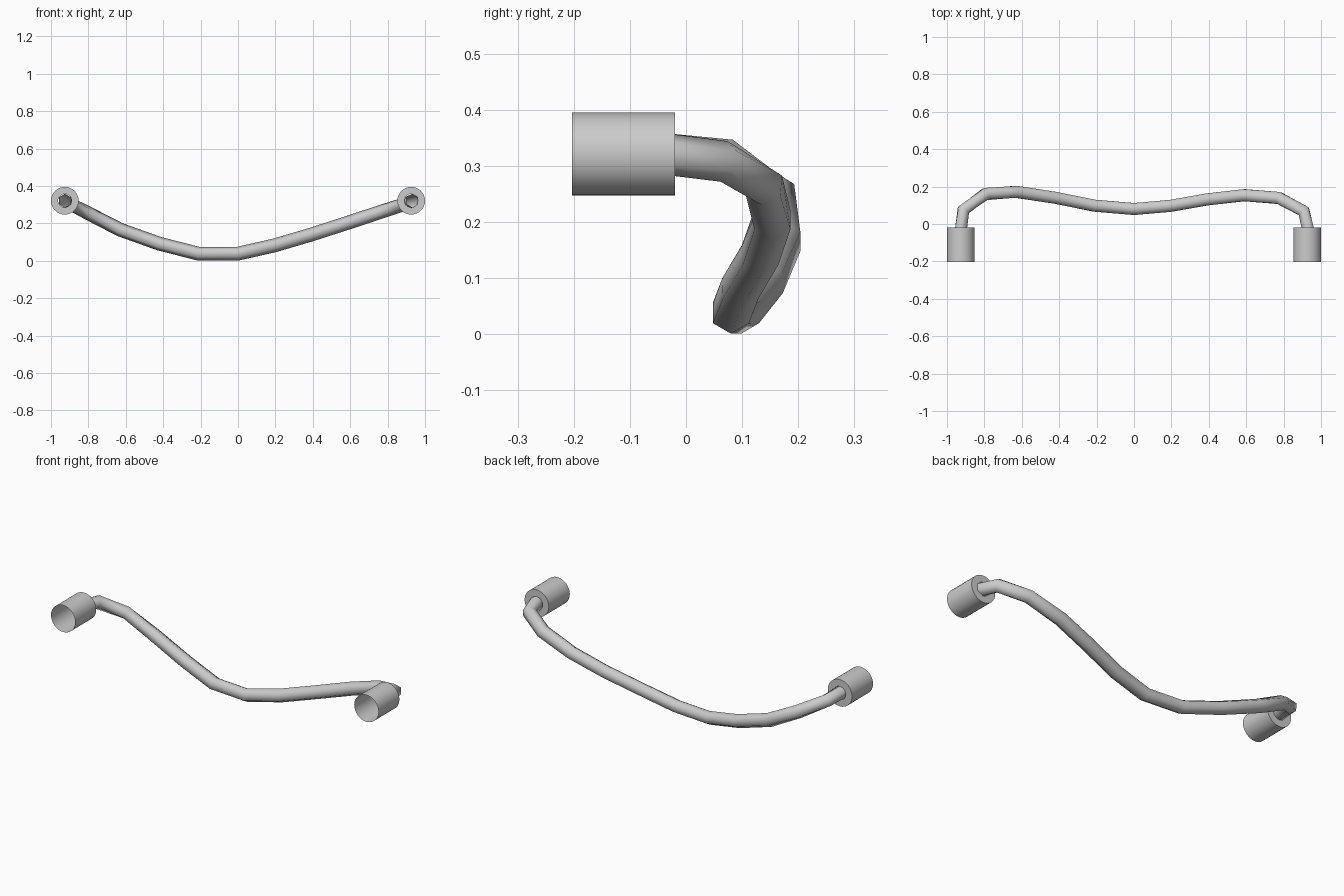
import bpy, bmesh, math
from mathutils import Vector

if "Cube" in bpy.data.objects:
    bpy.data.objects.remove(bpy.data.objects["Cube"])


def finish(bm, name, angle):
    bmesh.ops.recalc_face_normals(bm, faces=bm.faces)
    mesh = bpy.data.meshes.new(name)
    bm.to_mesh(mesh)
    bm.free()
    ob = bpy.data.objects.new(name, mesh)
    bpy.context.collection.objects.link(ob)
    bpy.ops.object.select_all(action='DESELECT')
    ob.select_set(True)
    bpy.context.view_layer.objects.active = ob
    bpy.ops.object.shade_smooth_by_angle(angle=math.radians(angle))
    return ob


def bridge(bm, rings):
    for a, b in zip(rings, rings[1:]):
        n = len(a)
        for i in range(n):
            j = (i + 1) % n
            bm.faces.new((a[i], a[j], b[j], b[i]))


# Open sleeve: hollow towards the front, ring-shaped cap at the back
def sleeve(name, x, z, sides=32):
    bm = bmesh.new()
    rings = []
    for r, y in ((0.074, -0.203), (0.074, -0.02), (0.036, -0.02)):
        rings.append([bm.verts.new((x + r * math.cos(math.tau * i / sides), y,
                                    z + r * math.sin(math.tau * i / sides)))
                      for i in range(sides)])
    bridge(bm, rings)
    return finish(bm, name, 40)


# Six-sided open tube swept along a path, with corners pointing up and down
def cable(name, path, radius, sides=6):
    bm = bmesh.new()
    pts = [Vector(p) for p in path]
    rings = []
    for k, p in enumerate(pts):
        t_in = (p - pts[max(k - 1, 0)]).normalized()
        t_out = (pts[min(k + 1, len(pts) - 1)] - p).normalized()
        t = (t_in + t_out).normalized()
        side = t.cross(Vector((0, 0, 1))).normalized()
        up = side.cross(t)
        rings.append([bm.verts.new(p + radius * (up * math.cos(math.tau * i / sides)
                                                 + side * math.sin(math.tau * i / sides)))
                      for i in range(sides)])
    bridge(bm, rings)
    return finish(bm, name, 75)


# End sleeves
for label, s in (("left", -1), ("right", 1)):
    sleeve(label + "_end_sleeve", s * 0.926, 0.321)

# Sagging cable, slightly uneven from left to right
cable("cable", [
    (-0.926, -0.035, 0.321), (-0.912, 0.075, 0.311), (-0.795, 0.160, 0.251),
    (-0.630, 0.172, 0.166), (-0.420, 0.140, 0.091), (-0.212, 0.098, 0.038),
    (0.000, 0.080, 0.038), (0.195, 0.097, 0.082), (0.395, 0.132, 0.141),
    (0.590, 0.154, 0.204), (0.775, 0.139, 0.265), (0.908, 0.068, 0.308),
    (0.932, -0.035, 0.321)], 0.037)
